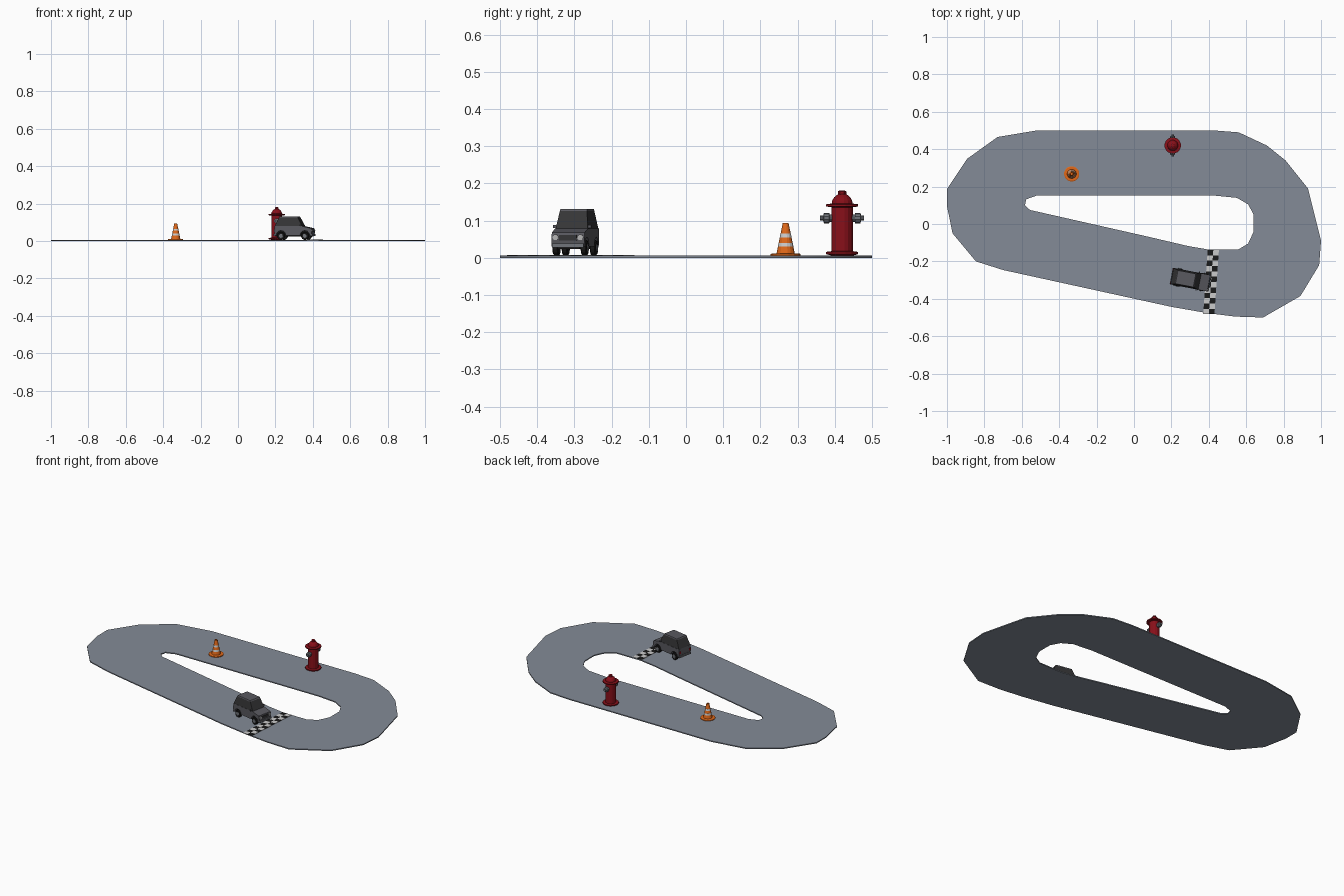
import bpy, bmesh, math
from mathutils import Matrix, Vector

if "Cube" in bpy.data.objects:
    bpy.data.objects.remove(bpy.data.objects["Cube"])


def mat(name, r, g, b):
    m = bpy.data.materials.new(name)
    m.diffuse_color = (r, g, b, 1)
    m.use_nodes = True
    m.node_tree.nodes["Principled BSDF"].inputs["Base Color"].default_value = m.diffuse_color
    return m


ASPHALT = mat("asphalt", .23, .26, .31)
BLACK = mat("black", .01, .01, .01)
WHITE = mat("white", .75, .75, .72)
ORANGE = mat("orange", .75, .14, .01)
RED = mat("red", .25, .005, .01)
METAL = mat("metal", .16, .17, .19)
PAINT = mat("paint", .10, .10, .115)
GLASS = mat("glass", .035, .035, .037)
LAMP = mat("lamp", .45, .45, .45)


def finish(name, bm, material, matrix=Matrix()):
    bmesh.ops.recalc_face_normals(bm, faces=bm.faces)
    bm.transform(matrix)
    me = bpy.data.meshes.new(name)
    bm.to_mesh(me)
    bm.free()
    me.materials.append(material)
    ob = bpy.data.objects.new(name, me)
    bpy.context.collection.objects.link(ob)
    return ob


def loft(name, rings, material, matrix=Matrix()):
    """Skin a list of equal-sized vertex rings and cap both ends."""
    bm = bmesh.new()
    vs = [[bm.verts.new(p) for p in ring] for ring in rings]
    n = len(vs[0])
    for a, b in zip(vs, vs[1:]):
        for i in range(n):
            j = (i + 1) % n
            bm.faces.new((a[i], a[j], b[j], b[i]))
    bm.faces.new(vs[0])
    bm.faces.new(vs[-1])
    return finish(name, bm, material, matrix)


def lathe(name, profile, n, material, matrix=Matrix()):
    ang = [2 * math.pi * (i + .5) / n for i in range(n)]
    return loft(name, [[(r * math.cos(a), r * math.sin(a), z) for a in ang]
                       for r, z in profile], material, matrix)


def box(name, lo, hi, material, matrix=Matrix()):
    ring = [(lo[0], lo[1]), (hi[0], lo[1]), (hi[0], hi[1]), (lo[0], hi[1])]
    return loft(name, [[(x, y, z) for x, y in ring] for z in (lo[2], hi[2])],
                material, matrix)


# Track: filled outline with a hole
TOP = .006
outer = [(-.52, .5), (.43, .5), (.56, .49), (.71, .42), (.81, .34), (.93, .19),
         (1, -.09), (.99, -.22), (.89, -.385), (.69, -.5), (.54, -.495),
         (.39, -.476), (.2, -.443), (-.7, -.246), (-.845, -.2), (-.97, -.05),
         (-1, .096), (-1, .187), (-.893, .348), (-.73, .465)]
inner = [(-.52, .152), (.43, .152), (.55, .14), (.61, .105), (.64, .05),
         (.64, -.04), (.61, -.105), (.556, -.137), (.4, -.137), (.29, -.118),
         (.085, -.07), (-.556, .075), (-.583, .1), (-.576, .132)]
cu = bpy.data.curves.new("track_outline", 'CURVE')
cu.dimensions = '2D'
cu.fill_mode = 'BOTH'
cu.extrude = TOP / 2
for pts in (outer, inner):
    sp = cu.splines.new('POLY')
    sp.points.add(len(pts) - 1)
    for p, (x, y) in zip(sp.points, pts):
        p.co = (x, y, 0, 1)
    sp.use_cyclic_u = True
tmp = bpy.data.objects.new("track_outline", cu)
bpy.context.collection.objects.link(tmp)
bm = bmesh.new()
bm.from_mesh(tmp.to_mesh())
bmesh.ops.remove_doubles(bm, verts=bm.verts, dist=1e-5)
bpy.data.objects.remove(tmp)
finish("track", bm, ASPHALT, Matrix.Translation((0, 0, TOP / 2)))

# Chequered start line: two columns of squares
a, b = Vector((.424, -.139, 0)), Vector((.400, -.482, 0))
ROWS = 12
for colour, material in enumerate((BLACK, WHITE)):
    bm = bmesh.new()
    for row in range(ROWS):
        col = (row + colour) % 2
        p, q = a.lerp(b, row / ROWS), a.lerp(b, (row + 1) / ROWS)
        x0 = -.03 + .03 * col
        quad = [bm.verts.new((c.x + dx, c.y, TOP + .002)) for c, dx in
                ((p, x0), (q, x0), (q, x0 + .03), (p, x0 + .03))]
        bm.faces.new(quad)
    ext = bmesh.ops.extrude_face_region(bm, geom=bm.faces[:])
    bmesh.ops.translate(bm, vec=(0, 0, -.002),
                        verts=[v for v in ext["geom"] if isinstance(v, bmesh.types.BMVert)])
    finish("start_line_" + material.name, bm, material)

# Traffic cone
M = Matrix.Translation((-.333, .268, TOP))
lathe("cone_base", [(.041, 0), (.041, .004), (.037, .006)], 16, ORANGE, M)
lathe("cone_body", [(.025, .005), (.008, .088), (.006, .088), (.006, .07)], 16, ORANGE, M)
for z in (.024, .049):
    lathe("cone_stripe", [(.0255 - (h - .005) * .205, h) for h in (z, z + .01)], 16, WHITE, M)

# Fire hydrant
M = Matrix.Translation((.207, .42, TOP))
lathe("hydrant_foot", [(.029, 0), (.044, .004), (.044, .010), (.029, .012)], 16, RED, M)
lathe("hydrant_body", [(.029, 0), (.029, .136)], 16, RED, M)
lathe("hydrant_collar", [(.029, .130), (.044, .132), (.044, .138), (.029, .140)], 16, RED, M)
dome = [(.029 * math.cos(t), .138 + .029 * math.sin(t))
        for t in (math.radians(d) for d in (0, 20, 40, 60, 72))]
lathe("hydrant_dome", dome, 16, RED, M)
lathe("hydrant_top_nut", [(.011, .162), (.011, .173), (.007, .175)], 6, RED, M)
for s in (-1, 1):
    N = M @ Matrix.Translation((0, 0, .101)) @ Matrix.Rotation(-s * math.pi / 2, 4, 'X')
    lathe("hydrant_nozzle", [(.010, .025), (.010, .034), (.014, .035), (.014, .049),
                             (.007, .051), (.007, .059)], 10, METAL, N)

# Car, heading along its own +x
CAR = Matrix.Translation((.303, -.298, TOP)) @ Matrix.Rotation(math.radians(-11), 4, 'Z')
AXLES, WHEEL_R = (-.066, .064), .021


def arch(cx):
    return [(cx - .026 * math.cos(t), .024 + .026 * math.sin(t))
            for t in (math.pi * i / 6 for i in range(7))]


side = ([(-.1, .024)] + arch(AXLES[0]) + arch(AXLES[1]) +
        [(.099, .024), (.102, .045), (.098, .062), (.05, .073), (-.101, .073), (-.103, .045)])
loft("car_body", [[(x, y, z) for x, z in side] for y in (-.045, .045)], PAINT, CAR)
box("car_underside", (-.098, -.03, .018), (.097, .03, .05), BLACK, CAR)


def rect(x0, x1, w, z):
    return [(x0, -w, z), (x1, -w, z), (x1, w, z), (x0, w, z)]


loft("car_cabin", [rect(-.101, .05, .044, .072), rect(-.078, .024, .037, .121)], GLASS, CAR)
loft("car_roof", [rect(-.079, .025, .0375, .120), rect(-.076, .021, .036, .126)], PAINT, CAR)
box("car_front_bumper", (.095, -.043, .022), (.106, .043, .032), METAL, CAR)
box("car_rear_bumper", (-.106, -.043, .022), (-.098, .043, .032), METAL, CAR)
box("car_grille", (.095, -.024, .041), (.103, .024, .055), GLASS, CAR)
for s in (-1, 1):
    headlamp = CAR @ Matrix.Translation((.096, s * .034, .049)) @ Matrix.Rotation(math.pi / 2, 4, 'Y')
    lathe("car_headlamp", [(.008, 0), (.008, .008)], 10, LAMP, headlamp)
    box("car_tail_lamp", (-.1045, s * .036 - .006, .044), (-.098, s * .036 + .006, .058), RED, CAR)
    box("car_mirror", (.036, s * .047 - .005, .074), (.042, s * .047 + .005, .082), PAINT, CAR)
    for x in AXLES:
        W = CAR @ Matrix.Translation((x, s * .031, WHEEL_R)) @ Matrix.Rotation(-s * math.pi / 2, 4, 'X')
        lathe("car_wheel", [(.019, 0), (WHEEL_R, .002), (WHEEL_R, .013), (.018, .0155)], 14, BLACK, W)
        lathe("car_hub", [(.011, .012), (.011, .0165), (.008, .0175)], 10, METAL, W)
